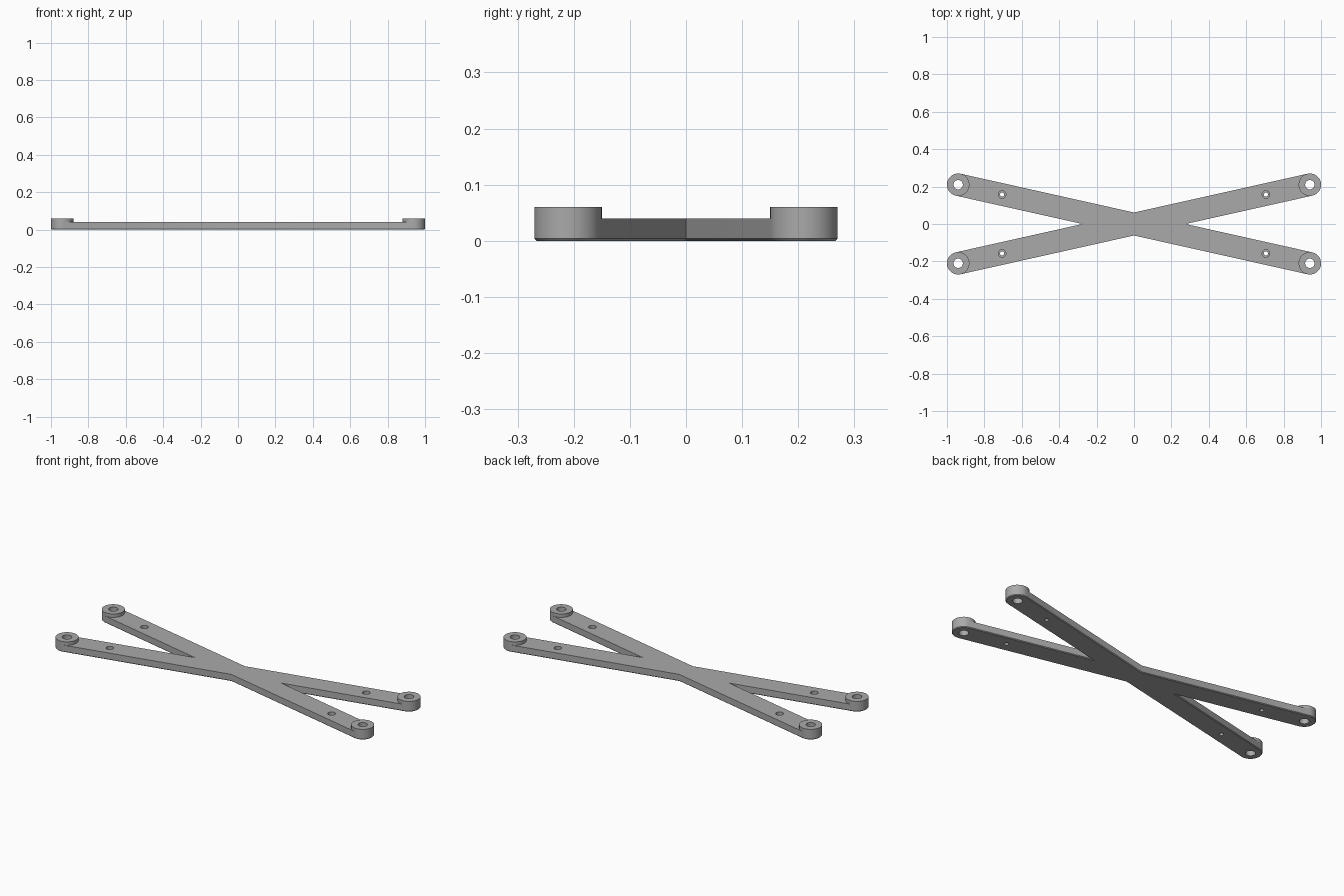
import bpy, bmesh
from math import pi, sin, cos, atan2, hypot

cube = bpy.data.objects.get("Cube")
if cube:
    bpy.data.objects.remove(cube)

R, ARM_TOP, BOSS_TOP, CHAMFER = 0.06, 0.04, 0.06, 0.004
PIVOT = (0.94, 0.21)
ANGLE = atan2(PIVOT[1], PIVOT[0])
REACH = hypot(*PIVOT)
SEG = 48
ARMS = [ANGLE, pi - ANGLE, pi + ANGLE, -ANGLE]

grey = bpy.data.materials.new("plain grey")
grey.use_nodes = True
colour = (0.4, 0.4, 0.4, 1)
grey.diffuse_color = colour
grey.node_tree.nodes["Principled BSDF"].inputs["Base Color"].default_value = colour


def make_object(name, bm):
    bmesh.ops.recalc_face_normals(bm, faces=bm.faces)
    mesh = bpy.data.meshes.new(name)
    bm.to_mesh(mesh)
    bm.free()
    mesh.materials.append(grey)
    obj = bpy.data.objects.new(name, mesh)
    bpy.context.collection.objects.link(obj)
    return obj


def circle(x, y, r):
    return [(x + r * cos(2 * pi * i / SEG), y + r * sin(2 * pi * i / SEG)) for i in range(SEG)]


def cross_outline(r):
    """Four round-ended arms with sharp inner corners."""
    pts = []
    corners = [(0, r / cos(ANGLE)), (-r / sin(ANGLE), 0),
               (0, -r / cos(ANGLE)), (r / sin(ANGLE), 0)]
    for a, corner in zip(ARMS, corners):
        for i in range(SEG // 2 + 1):
            t = a - pi / 2 + 2 * pi * i / SEG
            pts.append((REACH * cos(a) + r * cos(t), REACH * sin(a) + r * sin(t)))
        pts.append(corner)
    return pts


def loft(bm, layers, close=None):
    """Join stacked outlines (points, z); cap both ends or close into a ring."""
    loops = [[bm.verts.new((x, y, z)) for x, y in pts] for pts, z in layers]
    for lo, hi in zip(loops, loops[1:]):
        for i in range(len(lo)):
            j = (i + 1) % len(lo)
            bm.faces.new((lo[i], lo[j], hi[j], hi[i]))
    if close is None:
        bm.faces.new(loops[0])
        bm.faces.new(loops[-1])


def smooth(obj):
    bpy.ops.object.select_all(action="DESELECT")
    obj.select_set(True)
    bpy.context.view_layer.objects.active = obj
    bpy.ops.object.shade_smooth_by_angle(angle=pi / 6)


# Crossed arms with a chamfered underside
bm = bmesh.new()
loft(bm, [(cross_outline(R - CHAMFER), 0), (cross_outline(R), CHAMFER), (cross_outline(R), ARM_TOP)])
arms = make_object("crossed_arms", bm)

# Cutter for the pivot holes and the countersunk screw holes
bm = bmesh.new()
for a in ARMS:
    x, y = REACH * cos(a), REACH * sin(a)
    loft(bm, [(circle(x, y, 0.025), -0.02), (circle(x, y, 0.025), 0.08)])
    x, y = 0.75 * x, 0.75 * y
    loft(bm, [(circle(x, y, 0.011), -0.02), (circle(x, y, 0.011), 0.02),
              (circle(x, y, 0.02), 0.02), (circle(x, y, 0.02), 0.08)])
cutter = make_object("hole_cutter", bm)
cutter.hide_render = True

cut = arms.modifiers.new("holes", "BOOLEAN")
cut.object = cutter
cut.operation = "DIFFERENCE"
cut.solver = "EXACT"
bpy.context.view_layer.objects.active = arms
bpy.ops.object.modifier_apply(modifier=cut.name)
bpy.data.objects.remove(cutter)
smooth(arms)

# Raised ring at the end of each arm
names = ["back_left_boss", "back_right_boss", "front_right_boss", "front_left_boss"]
for name, a in zip(names, ARMS):
    x, y = REACH * cos(a), REACH * sin(a)
    inner, outer = circle(x, y, 0.025), circle(x, y, R)
    bm = bmesh.new()
    loft(bm, [(outer, ARM_TOP), (outer, BOSS_TOP), (inner, BOSS_TOP), (inner, ARM_TOP)], close=False)
    smooth(make_object(name, bm))
